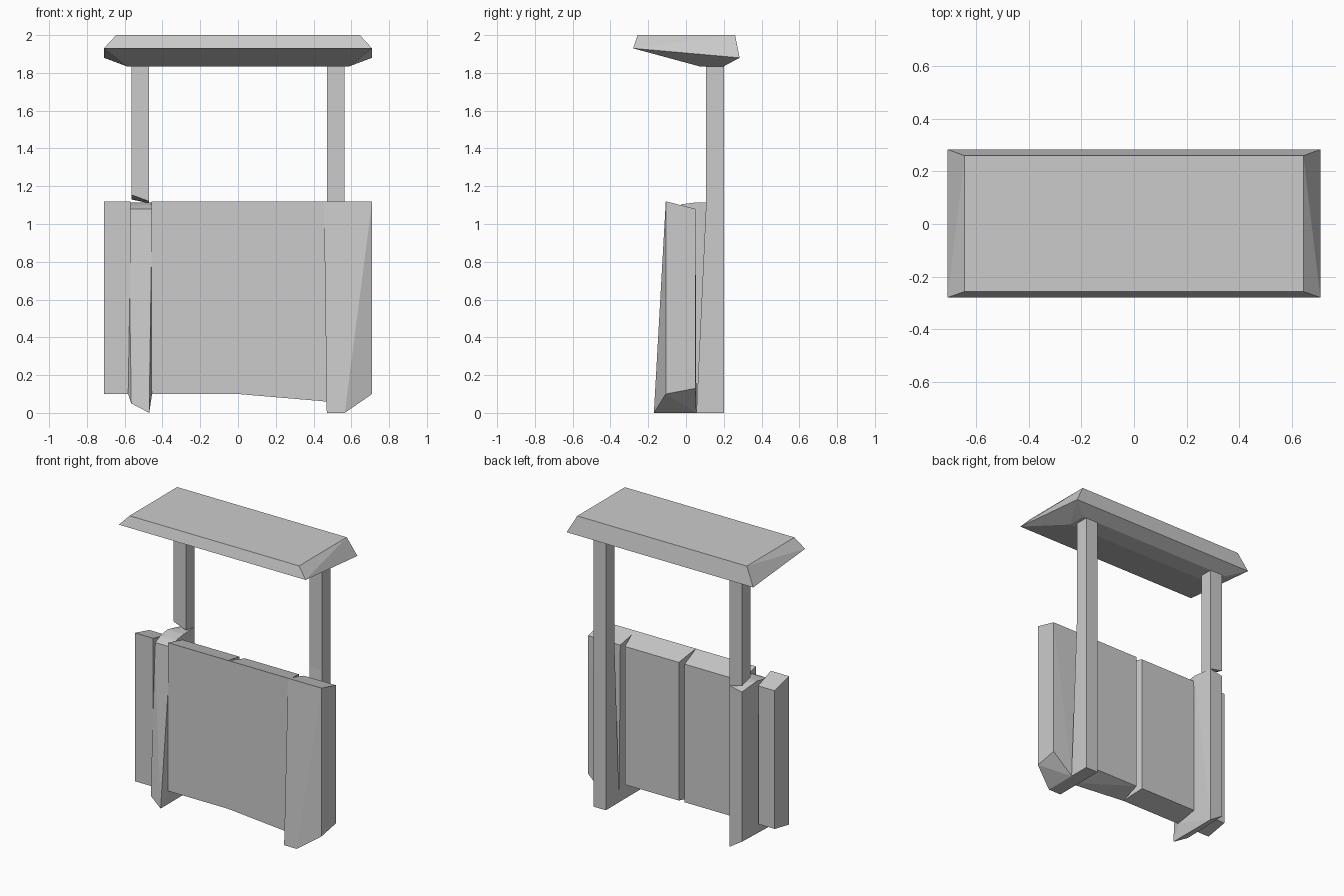
import bpy, bmesh

if "Cube" in bpy.data.objects:
    bpy.data.objects.remove(bpy.data.objects["Cube"])


def hull(name, *rings):
    """Flat-faced convex solid wrapped around a few corner points."""
    bm = bmesh.new()
    for ring in rings:
        for p in ring:
            bm.verts.new(p)
    res = bmesh.ops.convex_hull(bm, input=bm.verts[:])
    junk = {g for g in res["geom_interior"] if isinstance(g, bmesh.types.BMVert)}
    bmesh.ops.delete(bm, geom=list(junk), context='VERTS')
    bmesh.ops.recalc_face_normals(bm, faces=bm.faces[:])
    me = bpy.data.meshes.new(name)
    bm.to_mesh(me)
    bm.free()
    ob = bpy.data.objects.new(name, me)
    bpy.context.collection.objects.link(ob)
    return ob


def rect(x0, x1, y0, y1, z):
    """Level rectangle of four corners."""
    return [(x, y, z) for x in (x0, x1) for y in (y0, y1)]


# Roof slab: small top, wide tilted rim, narrow underside
rim = [(x, y, z) for x in (-.71, .71) for y, z in ((-.28, 1.93), (.284, 1.88))]
hull("roof", rect(-.645, .645, -.257, .26, 2.0), rim,
     rect(-.59, .59, .07, .2, 1.835))

# Right post: straight above, thicker towards the foot
hull("right_upper_post", rect(.47, .565, .107, .2, 1.84), rect(.47, .565, .107, .2, 1.12))
hull("right_lower_post", rect(.47, .565, .107, .2, 1.12), rect(.47, .565, .055, .2, 0))

# Left post: upper length with a slanted broken end
hull("left_upper_post", rect(-.565, -.47, .107, .2, 1.84),
     [(-.565, .107, 1.155), (-.47, .107, 1.12), (-.565, .2, 1.13), (-.47, .2, 1.11)])

# Left post: lower length, with pointed foot and flared front
hull("left_lower_post",
     [(-.58, -.08, 1.08), (-.455, -.08, 1.08), (-.58, -.02, 1.1), (-.455, -.02, 1.105),
      (-.58, .06, 1.115), (-.455, .06, 1.115), (-.565, .2, 1.09), (-.47, .2, 1.11)],
     [(-.585, -.1, .11), (-.455, -.1, .1), (-.565, -.14, .05), (-.47, -.17, 0),
      (-.47, .2, 0), (-.565, .2, .06)])


def board(name, front, back, z0, z1):
    """Front board whose top and bottom slope, narrower at the back."""
    (f0, f1), (b0, b1) = front, back
    return hull(name,
                [(f0, -.107, 1.12), (f1, -.107, 1.12), (b0, .05, 1.08), (b1, .05, 1.08)],
                [(f0, -.107, z0), (f1, -.107, z1), (b0, .05, .13), (b1, .05, .13)])


# Front boards, separated at the back by tapering grooves
board("left_end_board", (-.71, -.57), (-.71, -.585), .1, .1)
board("middle_left_board", (-.457, 0), (-.457, -.025), .1, .1)
board("middle_right_board", (0, .47), (.02, .43), .1, .06)

# Right end board: leaning front and chamfered foot
hull("right_end_board",
     [(.455, -.107, 1.12), (.71, -.107, 1.12), (.465, .05, 1.08), (.71, .05, 1.08)],
     [(.71, -.107, .1), (.71, .05, .13)],
     [(.47, -.17, 0), (.565, -.17, 0), (.47, .055, 0), (.565, .055, 0)])
